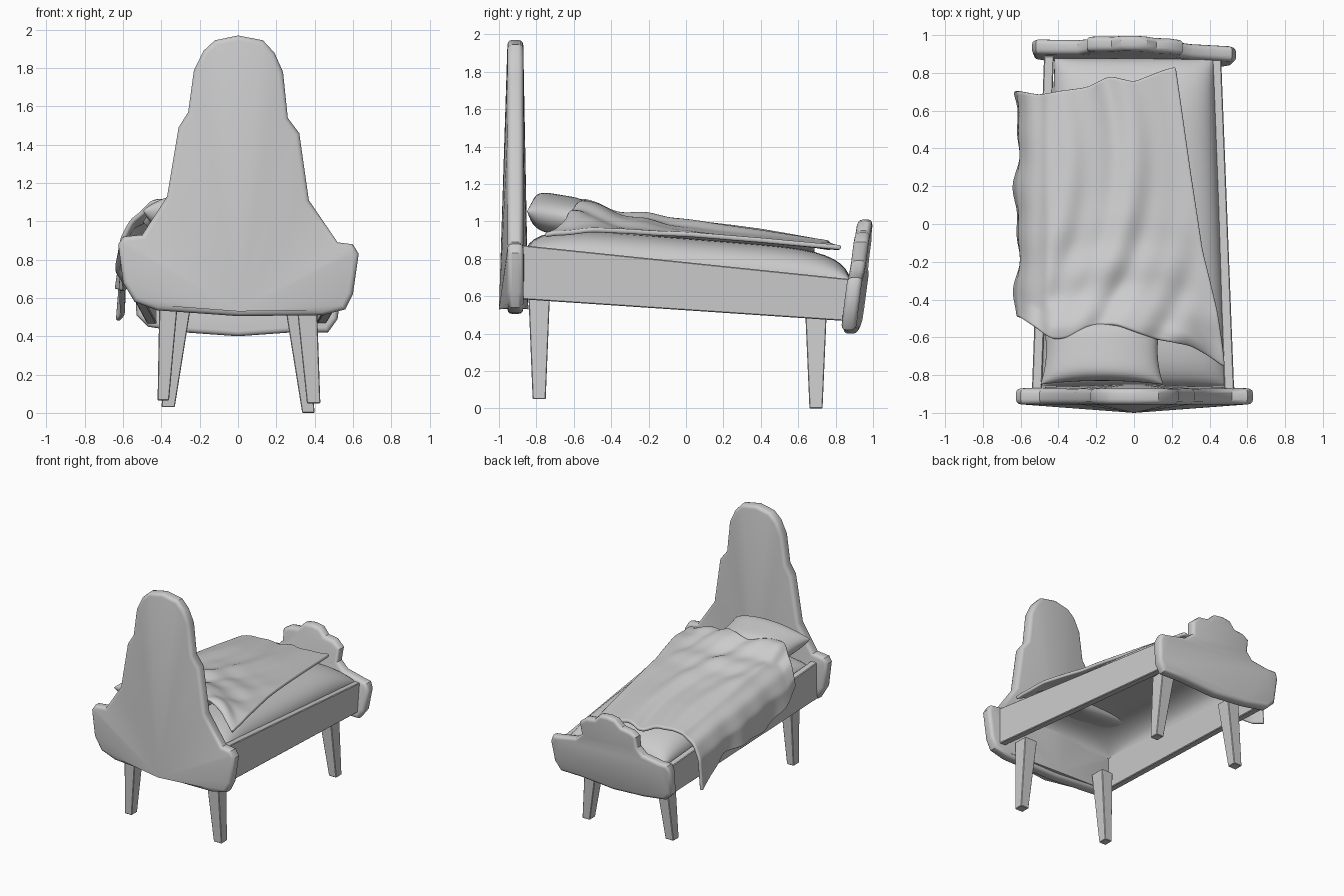
import bpy, bmesh, math

if "Cube" in bpy.data.objects:
    bpy.data.objects.remove(bpy.data.objects["Cube"])


def finish(name, bm, angle=35):
    bmesh.ops.recalc_face_normals(bm, faces=bm.faces[:])
    me = bpy.data.meshes.new(name)
    bm.to_mesh(me)
    bm.free()
    ob = bpy.data.objects.new(name, me)
    bpy.context.collection.objects.link(ob)
    bpy.ops.object.select_all(action='DESELECT')
    ob.select_set(True)
    bpy.context.view_layer.objects.active = ob
    bpy.ops.object.shade_smooth_by_angle(angle=math.radians(angle))
    return ob


def interp(x, pts):
    # piecewise-linear lookup, pts sorted by first value
    if x <= pts[0][0]:
        return pts[0][1]
    for (a, p), (b, q) in zip(pts, pts[1:]):
        if x <= b:
            return p + (q - p) * (x - a) / (b - a)
    return pts[-1][1]


def rect(x0, x1, y0, y1, z):
    return [(x0, y0, z), (x1, y0, z), (x1, y1, z), (x0, y1, z)]


def loft(name, a, b, bevel=0.005):
    # box between two four-point ends
    bm = bmesh.new()
    A = [bm.verts.new(p) for p in a]
    B = [bm.verts.new(p) for p in b]
    bm.faces.new(A)
    bm.faces.new(B)
    for i in range(4):
        j = (i + 1) % 4
        bm.faces.new((A[i], A[j], B[j], B[i]))
    bmesh.ops.recalc_face_normals(bm, faces=bm.faces[:])
    bmesh.ops.bevel(bm, geom=bm.edges[:], offset=bevel, segments=1,
                    profile=0.5, affect='EDGES')
    return finish(name, bm, 30)


def board(name, outline, y0, y1, bulge=0, hub_z=0, lean=lambda x, z: 0):
    # rounded-rim panel; a bulge makes both faces fan out from a raised hub
    bm = bmesh.new()
    front = bm.faces.new([bm.verts.new((x, y0, z)) for x, z in outline])
    back = bm.faces.new([bm.verts.new((x, y1, z)) for x, z in outline])
    F, B = list(front.verts), list(back.verts)
    for i in range(len(F)):
        bm.faces.new((F[i - 1], F[i], B[i], B[i - 1]))
    bmesh.ops.recalc_face_normals(bm, faces=bm.faces[:])
    rims = list(front.edges) + list(back.edges)
    bmesh.ops.bevel(bm, geom=rims, offset=0.026, segments=3, profile=0.5, affect='EDGES')
    if bulge:
        caps = sorted(bm.faces, key=lambda f: -f.calc_area())[:2]
        for v in bmesh.ops.poke(bm, faces=caps)['verts']:
            v.co = (0, y0 - bulge if v.co.y < (y0 + y1) / 2 else y1 + bulge * .6, hub_z)
    for v in bm.verts:
        v.co.y += lean(v.co.x, v.co.z)
    return finish(name, bm)


def cushion(name, power, place, sides=(-1, 1)):
    # puffed grids joined along the seam (top only for an open shell)
    bm = bmesh.new()
    for s in sides:
        for v in bmesh.ops.create_grid(bm, x_segments=28, y_segments=28, size=1)['verts']:
            a, b = (math.sin(c * math.pi / 2) for c in v.co[:2])
            puff = (max(0, 1 - abs(a) ** power) * max(0, 1 - abs(b) ** (power + 2))) ** .5
            v.co = place(a, b, s, puff)
    bmesh.ops.remove_doubles(bm, verts=bm.verts[:], dist=.0005)
    return finish(name, bm, 60)


# headboard
board("headboard", [
    (0, 1.97), (.13, 1.945), (.19, 1.88), (.235, 1.78), (.26, 1.54), (.32, 1.46),
    (.37, 1.11), (.52, .89), (.60, .88), (.63, .83), (.60, .62), (.56, .54),
    (.44, .51), (0, .505), (-.42, .535), (-.54, .58), (-.60, .68), (-.625, .88),
    (-.60, .92), (-.50, .93), (-.37, 1.13), (-.31, 1.49), (-.26, 1.57),
    (-.23, 1.79), (-.18, 1.89), (-.12, 1.945)], -.955, -.87, .045, .53)

# footboard, leaning outwards
board("footboard", [
    (0, 1.01), (.07, 1.0), (.12, .95), (.20, .94), (.26, .89), (.25, .79),
    (.31, .74), (.46, .71), (.52, .70), (.54, .65), (.52, .49), (.47, .42),
    (.28, .42), (0, .40), (-.28, .42), (-.47, .45), (-.53, .51), (-.54, .70),
    (-.52, .75), (-.44, .75), (-.30, .77), (-.25, .82), (-.25, .91), (-.20, .94),
    (-.12, .95), (-.07, 1.0)], .84, .92, lean=lambda x, z: (z - .40) * .13 - .03 * x)

# side rails, spreading towards the head
for name, s, hx, fx in (("left_rail", -1, .515, .45), ("right_rail", 1, .505, .435)):
    w = .026
    ends = []
    for y, cx, zb, zt in ((-.90, hx, .585, .875), (.89, fx, .465, .69)):
        ends.append([(s * cx - w, y, zb), (s * cx + w, y, zb),
                     (s * cx + w, y, zt), (s * cx - w, y, zt)])
    loft(name, ends[0], ends[1])

# tapered splayed legs: bottom x range, top x range, bottom z, top z, y centre
for name, b0, b1, t0, t1, zb, zt, y in (
        ("head_leg_left", -.42, -.36, -.41, -.31, .065, .62, -.785),
        ("head_leg_right", .36, .43, .30, .41, .05, .62, -.785),
        ("foot_leg_left", -.40, -.33, -.35, -.25, .03, .53, .695),
        ("foot_leg_right", .335, .40, .25, .36, 0, .53, .695)):
    loft(name, rect(b0, b1, y - .035, y + .035, zb),
         rect(t0, t1, y - .058, y + .058, zt), .004)


# mattress, an open domed shell sloping down to the foot
def mattress(a, b, s, puff):
    return (a * (.455 - .035 * b), .008 + b * .868, .755 - .07 * b + .155 * puff)


cushion("mattress", 4, mattress, (1,))


# pillow with pinched corners, tilted
def pillow(a, b, s, puff):
    x = a * (.325 - .03 * (1 - b * b)) - .17
    y = b * (.185 - .02 * (1 - a * a)) - .665
    return (x, y, 1.03 - .16 * (y + .7) + s * .105 * puff
            + .012 * math.sin(9 * x + 4 * y) * puff)


cushion("pillow", 3, pillow)

# blanket: edge curves and heights
HEAD = [(-.6, -.50), (-.5, -.57), (-.43, -.62), (-.35, -.61), (-.25, -.55), (-.1, -.54),
        (.12, -.62), (.3, -.65), (.4, -.71), (.48, -.77)]
FOOT = [(-.6, .71), (-.5, .69), (-.4, .71), (-.25, .73), (-.13, .79), (0, .76), (.15, .82), (.22, .84)]
RIGHT = [(-.78, .49), (-.65, .475), (-.5, .45), (-.2, .37), (.2, .31), (.5, .27), (.84, .225)]
MID = [(-.65, 1.09), (-.55, 1.10), (-.4, 1.04), (0, .985), (.4, .935), (.84, .865)]
EDGE = [(-.78, .92), (-.5, .955), (0, .93), (.4, .90), (.84, .86)]
HEM = [(0, .47), (.08, .50), (.25, .65), (.7, .63), (.88, .74), (1, .86)]
NU, NV = 64, 64
bm = bmesh.new()
rows = []
for j in range(NV + 1):
    v = j / NV
    xr, hem, row = interp(.84 - 1.62 * v, RIGHT), interp(v, HEM), []
    left_top = interp(.72 - 1.24 * v, MID) - .01
    for i in range(NU + 1):
        u = i / NU
        x = interp(u, [(0, -.61), (.2, -.60), (.27, -.55), (.34, -.46), (1, xr)])
        y = interp(x, FOOT) * (1 - v) + interp(x, HEAD) * v
        if u < .34:
            # overhanging left side
            z = interp(u, [(0, hem), (.2, left_top - .16), (.27, left_top - .06), (.34, left_top)])
            x += (.014 * math.sin(11 * y + 3) + .01 * math.sin(23 * y)) * (1 - u / .34)
        else:
            t = (u - .34) / .66
            k = 1 if t < .45 else .5 + .5 * math.cos(math.pi * (t - .45) / .55)
            z = interp(y, EDGE) + (interp(y, MID) - interp(y, EDGE)) * k
        # folds: long ones sweeping from the head, small cross creases
        w = math.sin(math.pi * max(0, min(1, (u - .2) / .8)))
        c = 19 * (x + .35 * (y - .5) ** 2)
        z += w * (.013 * math.sin(c + 1) + .007 * math.sin(1.9 * c + 4 * y))
        z += w * .010 * math.sin(24 * (y + .5 * x * x)) * math.exp(-((y + .35) / .3) ** 2)
        z += .04 * math.exp(-((y - interp(x, HEAD) - .05) / .04) ** 2 - ((x - .3) / .12) ** 2)
        row.append(bm.verts.new((x, y, z)))
    rows.append(row)
for a, b in zip(rows, rows[1:]):
    for i in range(NU):
        bm.faces.new((a[i], a[i + 1], b[i + 1], b[i]))
blanket = finish("blanket", bm, 80)
m = blanket.modifiers.new("soften", 'SMOOTH')
m.factor, m.iterations = .5, 4
m = blanket.modifiers.new("thickness", 'SOLIDIFY')
m.thickness, m.offset = .026, 0
m = blanket.modifiers.new("round", 'SUBSURF')
m.levels = m.render_levels = 1
